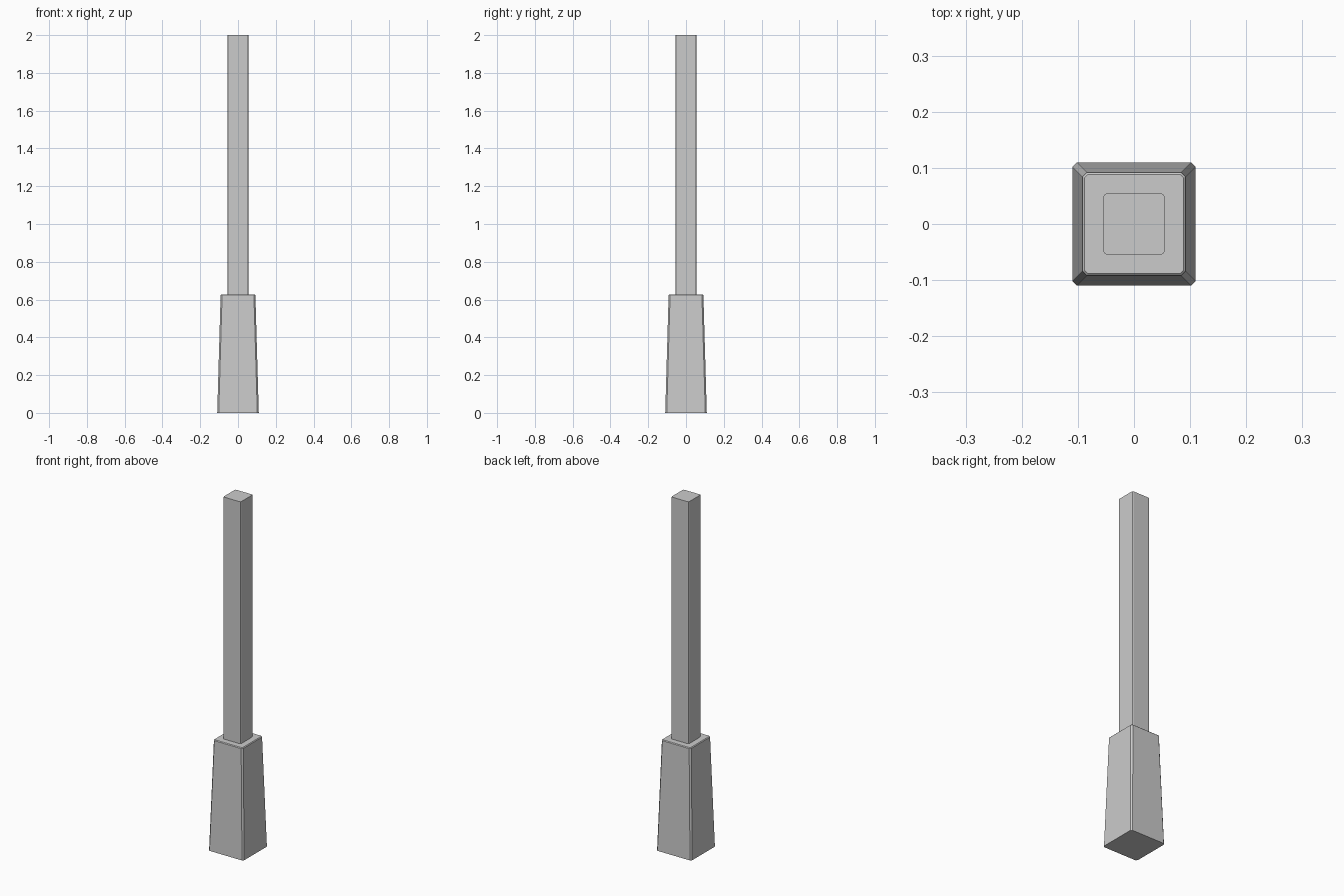
import bpy
import bmesh

cube = bpy.data.objects.get("Cube")
if cube:
    bpy.data.objects.remove(cube, do_unlink=True)

grey = bpy.data.materials.new("plain_grey")
grey.use_nodes = True
colour = (0.6, 0.6, 0.6, 1)
grey.diffuse_color = colour
grey.node_tree.nodes["Principled BSDF"].inputs["Base Color"].default_value = colour


def square_prism(name, z0, z1, half0, half1, corner, rim, segments):
    """Tapered square prism with softened upright corners and top rim."""
    bm = bmesh.new()
    bmesh.ops.create_cube(bm, size=2)
    for v in bm.verts:
        upper = v.co.z > 0
        half = half1 if upper else half0
        v.co = (v.co.x * half, v.co.y * half, z1 if upper else z0)

    def bevel(edges, width):
        bmesh.ops.bevel(bm, geom=edges, offset=width, segments=segments,
                        profile=0.5, affect='EDGES')

    bevel([e for e in bm.edges
           if abs(e.verts[0].co.z - e.verts[1].co.z) > 0.1], corner)
    if rim:
        bevel([e for e in bm.edges
               if all(v.co.z > z1 - 0.0001 for v in e.verts)], rim)
    bmesh.ops.recalc_face_normals(bm, faces=bm.faces)
    mesh = bpy.data.meshes.new(name)
    bm.to_mesh(mesh)
    bm.free()
    mesh.materials.append(grey)
    obj = bpy.data.objects.new(name, mesh)
    bpy.context.collection.objects.link(obj)
    return obj


# Tapered plinth with a softened top rim
square_prism("base", 0, 0.627, 0.11, 0.092, 0.008, 0.004, 1)

# Slim upright post
square_prism("post", 0.62, 2, 0.0545, 0.0545, 0.006, 0, 2)
